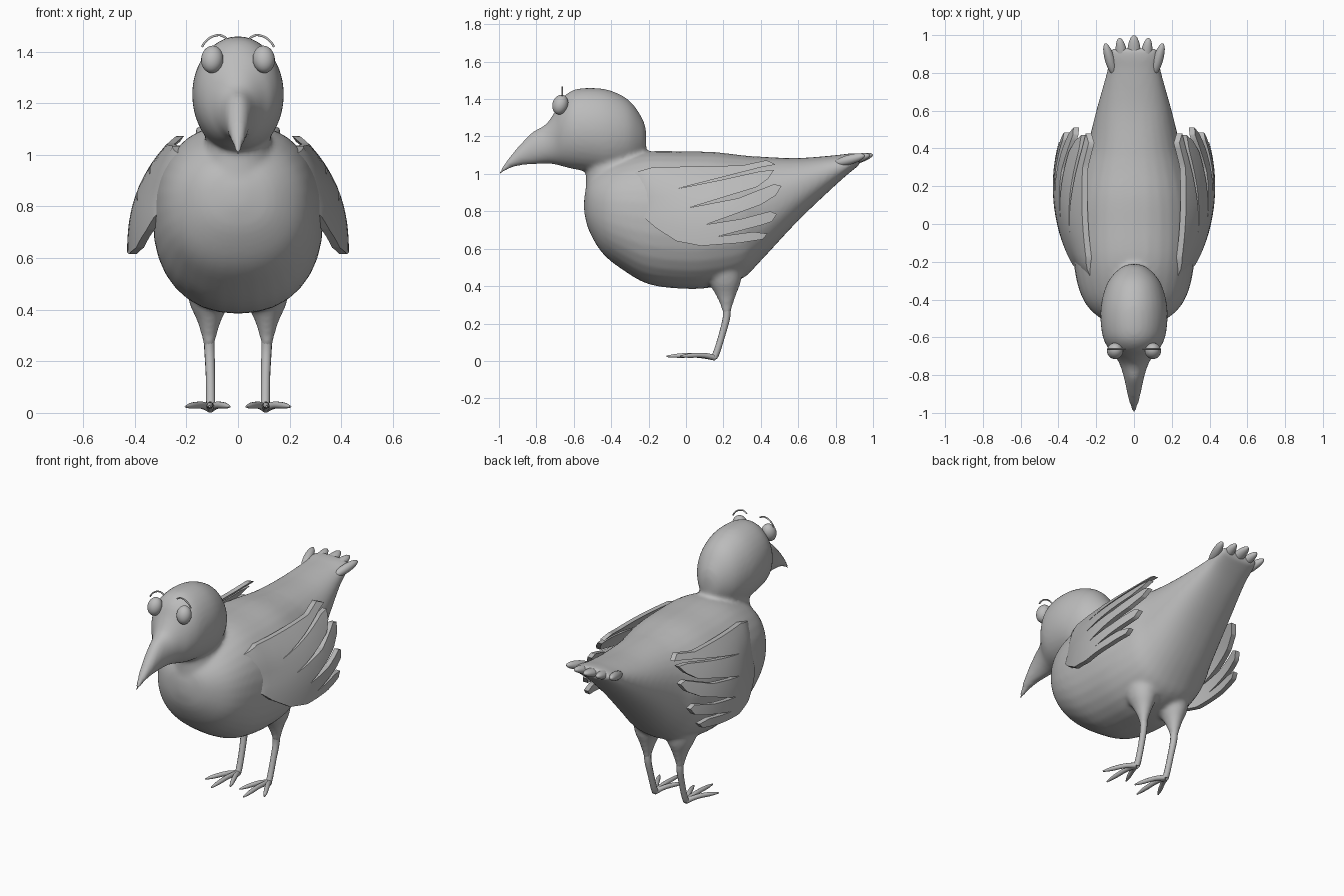
import bpy, bmesh, math
from mathutils import Vector, Matrix

cube = bpy.data.objects.get("Cube")
if cube:
    bpy.data.objects.remove(cube, do_unlink=True)

grey = bpy.data.materials.new("plain_grey")
grey.use_nodes = True
grey.diffuse_color = (0.5, 0.5, 0.5, 1)
grey.node_tree.nodes["Principled BSDF"].inputs["Base Color"].default_value = grey.diffuse_color


def select(obj):
    bpy.ops.object.select_all(action='DESELECT')
    obj.select_set(True)
    bpy.context.view_layer.objects.active = obj


def finish(name, bm, angle=60):
    bmesh.ops.recalc_face_normals(bm, faces=bm.faces)
    mesh = bpy.data.meshes.new(name)
    bm.to_mesh(mesh)
    bm.free()
    mesh.materials.append(grey)
    obj = bpy.data.objects.new(name, mesh)
    bpy.context.collection.objects.link(obj)
    select(obj)
    bpy.ops.object.shade_smooth_by_angle(angle=math.radians(angle))
    return obj


def smooth_path(rows, steps=4):
    """Catmull-Rom interpolation through rows of numbers."""
    rows = [Vector(r) for r in rows]
    out = []
    for i in range(len(rows) - 1):
        a, b = rows[max(i - 1, 0)], rows[i]
        c, d = rows[i + 1], rows[min(i + 2, len(rows) - 1)]
        for k in range(steps):
            t = k / steps
            out.append(b + (c - a) * (t / 2) + (a * 2 - b * 5 + c * 4 - d) * (t * t / 2)
                       + (b * 3 - a - c * 3 + d) * (t ** 3 / 2))
    return out + [rows[-1]]


def loft(bm, rings):
    """Skin a list of closed rings of points and cap both ends."""
    rings = [[bm.verts.new(p) for p in ring] for ring in rings]
    n = len(rings[0])
    for r, s in zip(rings, rings[1:]):
        for i in range(n):
            j = (i + 1) % n
            bm.faces.new((r[i], r[j], s[j], s[i]))
    bm.faces.new(rings[0][::-1])
    bm.faces.new(rings[-1])


def circle(n=32, power=1.0):
    for i in range(n):
        a = math.tau * i / n
        yield [math.copysign(abs(v) ** power, v) for v in (math.cos(a), math.sin(a))]


def loft_along_y(bm, rows, power):
    """Rows hold y, top, bottom and half width."""
    loft(bm, [[(w * c, y, (top + low) / 2 + (top - low) / 2 * s) for c, s in circle(power=power)]
              for y, top, low, w in smooth_path(rows)])


def loft_along_z(bm, rows, x):
    """Rows hold z, y, half width and half depth."""
    loft(bm, [[(x + w * c, y + d * s, z) for c, s in circle()]
              for z, y, w, d in smooth_path(rows)])


def tube(name, rows):
    """Round tube; rows hold x, y, z and radius."""
    curve = bpy.data.curves.new(name, 'CURVE')
    curve.dimensions = '3D'
    curve.bevel_depth = 1
    curve.bevel_resolution = 3
    curve.use_fill_caps = True
    path = smooth_path(rows)
    spline = curve.splines.new('POLY')
    spline.points.add(len(path) - 1)
    for p, (x, y, z, r) in zip(spline.points, path):
        p.co = (x, y, z, 1)
        p.radius = r
    curve.materials.append(grey)
    obj = bpy.data.objects.new(name, curve)
    bpy.context.collection.objects.link(obj)
    select(obj)
    bpy.ops.object.convert(target='MESH')
    bpy.ops.object.shade_smooth()


def ellipsoid(name, centre, radii, pitch=0, yaw=0):
    bm = bmesh.new()
    turn = Matrix.Rotation(yaw, 4, 'Z') @ Matrix.Rotation(pitch, 4, 'X')
    bmesh.ops.create_uvsphere(bm, u_segments=24, v_segments=14, radius=1,
                              matrix=Matrix.Translation(centre) @ turn @ Matrix.Diagonal((*radii, 1)))
    finish(name, bm)


# Torso, neck, head with beak, and thighs fused into one smooth skin
bm = bmesh.new()
loft_along_y(bm, [(-.545, .87, .8, .03), (-.52, .96, .7, .14), (-.45, 1.03, .58, .235),
                  (-.35, 1.08, .495, .29), (-.2, 1.12, .41, .32), (0, 1.12, .385, .33),
                  (.15, 1.117, .395, .32), (.3, 1.1, .44, .285), (.4, 1.092, .535, .25),
                  (.6, 1.085, .75, .2), (.8, 1.1, .94, .145), (.88, 1.11, 1.01, .135),
                  (.93, 1.11, 1.05, .12)], .9)
loft_along_y(bm, [(-.212, 1.22, 1.14, .02), (-.23, 1.29, 1.09, .07), (-.3, 1.39, 1.03, .135),
                  (-.4, 1.445, 1, .17), (-.5, 1.46, 1.01, .178), (-.6, 1.45, 1.025, .165),
                  (-.66, 1.405, 1.04, .135), (-.7, 1.335, 1.05, .1), (-.75, 1.265, 1.055, .073),
                  (-.82, 1.225, 1.05, .052), (-.88, 1.165, 1.045, .04), (-.94, 1.095, 1.03, .027),
                  (-1.003, 1.01, .99, .008)], 1)
loft_along_z(bm, [(.85, -.36, .2, .18), (1, -.38, .135, .155), (1.1, -.38, .125, .165),
                  (1.2, -.38, .13, .16)], 0)
for side in (-1, 1):
    loft_along_z(bm, [(.55, .19, .1, .12), (.43, .205, .078, .09), (.36, .213, .048, .058),
                      (.3, .217, .03, .034), (.25, .217, .02, .021)], side * .112)
body = finish("body", bm)
remesh = body.modifiers.new("fuse", 'REMESH')
remesh.mode = 'VOXEL'
remesh.voxel_size = .012
remesh.use_smooth_shade = True
relax = body.modifiers.new("relax", 'SMOOTH')
relax.factor = .5
relax.iterations = 10

# Wing outline in side view: leading edge, then feather tips and slits, bottom to top
outline = [(-.37, .91), (-.28, .815), (-.16, .71), (-.05, .64), (.08, .615), (.28, .63),
           (.41, .65), (.435, .68), (.36, .69), (.17, .665),
           (.4, .725), (.46, .745), (.485, .785), (.45, .8), (.3, .76), (.11, .73),
           (.4, .835), (.48, .885), (.51, .935), (.47, .945), (.28, .87), (.02, .82),
           (.38, .93), (.44, .975), (.47, 1.02), (.4, 1.015), (.2, .97), (-.05, .92),
           (.4, 1.035), (.48, 1.05), (.43, 1.073), (.3, 1.045), (-.18, 1.035), (-.3, 1)]


def wing_x(y, z):
    spread = .43 - .18 * max(0, (z - .6) / .47) ** 2.6
    bend = .5 * min(1, (1.25 - z) / .4)
    return spread * (1 - bend * ((.2 - y) / .62) ** 2) - max(0, -.22 - y) / 3


for side, name in ((1, "left_wing"), (-1, "right_wing")):
    bm = bmesh.new()
    bm.faces.new([bm.verts.new((0, y, z)) for y, z in outline])
    for axis, start, count in ((1, -.36, 22), (2, .64, 11)):
        for i in range(count):
            at, normal = Vector(), Vector()
            at[axis], normal[axis] = start + i * .04, 1
            bmesh.ops.bisect_plane(bm, geom=bm.verts[:] + bm.edges[:] + bm.faces[:],
                                   plane_co=at, plane_no=normal)
    bmesh.ops.triangulate(bm, faces=bm.faces)
    for v in bm.verts:
        v.co.x = side * wing_x(v.co.y, v.co.z)
    made = bmesh.ops.extrude_face_region(bm, geom=bm.faces[:])["geom"]
    bmesh.ops.translate(bm, vec=(-side * .03, 0, 0),
                        verts=[g for g in made if isinstance(g, bmesh.types.BMVert)])
    finish(name, bm, 45)

# Tail feather tips fanning out
for i in range(-2, 3):
    out = abs(i)
    ellipsoid(f"tail_feather_{i + 3}", (i * .064, .895 - .012 * out * out / 2, 1.075),
              (.036 - .005 * out, .108 - .008 * out, .026), math.radians(15), -i * .14)

for side, label in ((1, "left"), (-1, "right")):
    # Eye and brow
    ellipsoid(label + "_eye", (side * .1, -.672, 1.37), (.043, .042, .054), -.3, side * .3)
    tube(label + "_brow", [(side * x, -.662, z, .0045) for x, z in
                           ((.045, 1.452), (.07, 1.464), (.1, 1.458), (.125, 1.44), (.14, 1.418))])
    # Shank and toes
    tube(label + "_leg", [(side * x, y, z, r) for x, y, z, r in
                          ((.112, .217, .29, .022), (.11, .216, .23, .02), (.107, .193, .14, .018),
                           (.106, .165, .05, .018), (.106, .15, .018, .018))])
    for toe, x, y in (("inner", .032, -.03), ("middle", .11, -.105), ("outer", .203, -.03)):
        tube(f"{label}_{toe}_toe", [(side * (.107 + (x - .107) * t), .155 + (y - .155) * t, z, r)
                                    for t, z, r in ((0, .017, .016), (.35, .03, .014),
                                                    (.75, .028, .012), (1, .024, .004))])
